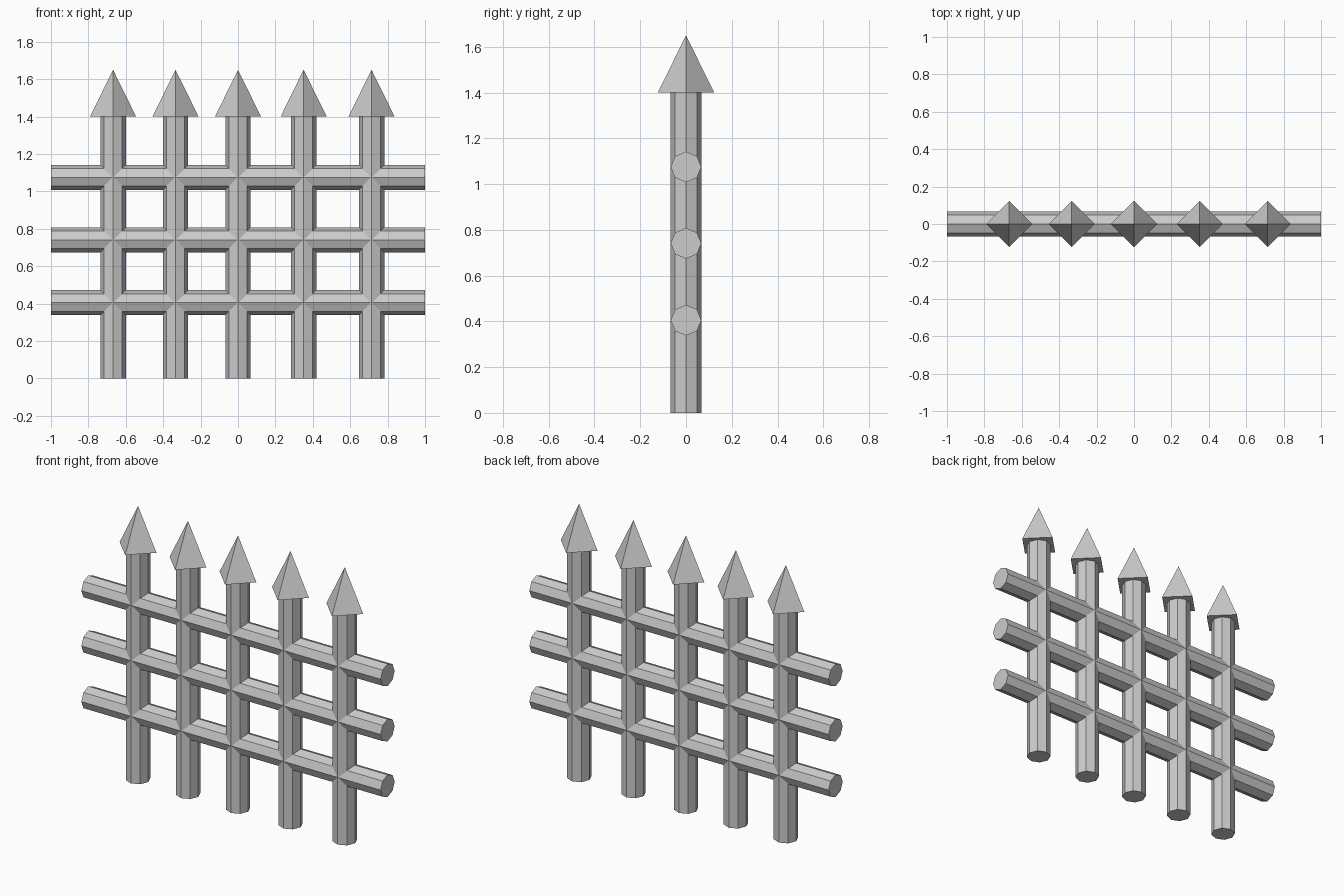
import bpy
import math

if "Cube" in bpy.data.objects:
    bpy.data.objects.remove(bpy.data.objects["Cube"])

POST_X = [-0.668, -0.334, 0.0, 0.351, 0.714]
RAIL_Z = [0.405, 0.741, 1.075]
POST_R, RAIL_R = 0.068, 0.067
POST_TOP, TIP_TOP, TIP_R = 1.4, 1.65, 0.123


def bar(name, radius, length, location, rotation=(0, 0, 0)):
    bpy.ops.mesh.primitive_cylinder_add(vertices=8, radius=radius, depth=length,
                                        location=location, rotation=rotation)
    bpy.context.object.name = name


# upright octagonal posts with four-sided spear tips
for i, x in enumerate(POST_X, 1):
    bar(f"post_{i}", POST_R, POST_TOP, (x, 0, POST_TOP / 2))
    bpy.ops.mesh.primitive_cone_add(vertices=4, radius1=TIP_R, radius2=0,
                                    depth=TIP_TOP - POST_TOP,
                                    location=(x, 0, (POST_TOP + TIP_TOP) / 2))
    bpy.context.object.name = f"spear_tip_{i}"

# horizontal octagonal rails
for i, z in enumerate(RAIL_Z, 1):
    bar(f"rail_{i}", RAIL_R, 2.0, (0, 0, z), (0, math.pi / 2, 0))
